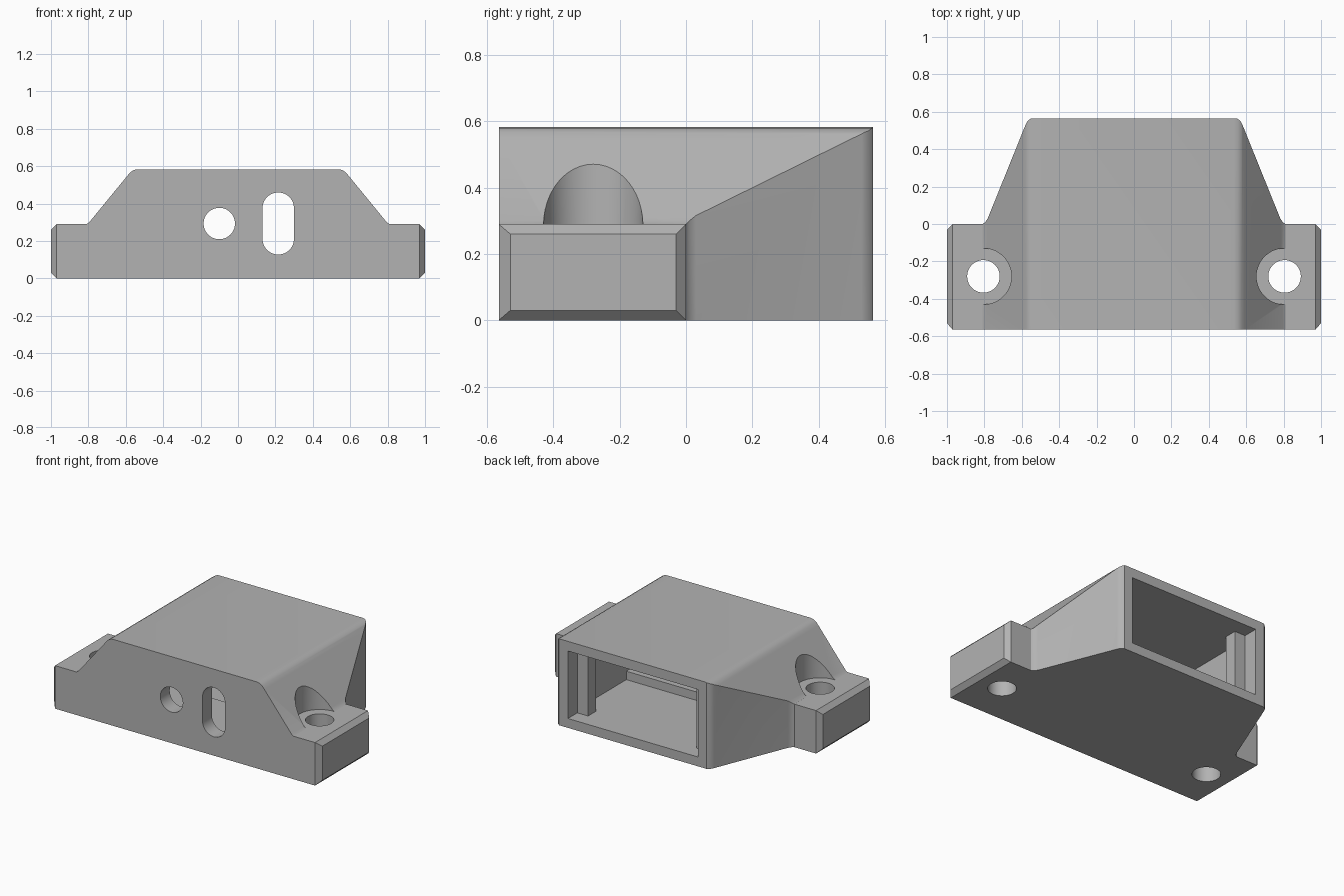
import bpy, bmesh, math
from mathutils import Matrix

if "Cube" in bpy.data.objects:
    bpy.data.objects.remove(bpy.data.objects["Cube"])

grey = bpy.data.materials.new("plain grey")
grey.use_nodes = True
grey.diffuse_color = (0.45, 0.45, 0.45, 1)
grey.node_tree.nodes["Principled BSDF"].inputs["Base Color"].default_value = (0.45, 0.45, 0.45, 1)


def prism(name, points, low, high, along):
    """Extrude a closed outline along y (outline in x, z) or z (outline in x, y)."""
    place = (lambda a, b, t: (a, t, b)) if along == "y" else (lambda a, b, t: (a, b, t))
    bm = bmesh.new()
    face = bm.faces.new([bm.verts.new(place(a, b, low)) for a, b in points])
    top = bmesh.ops.extrude_face_region(bm, geom=[face])["geom"]
    verts = [v for v in top if isinstance(v, bmesh.types.BMVert)]
    step = (0, high - low, 0) if along == "y" else (0, 0, high - low)
    bmesh.ops.translate(bm, verts=verts, vec=step)
    bmesh.ops.recalc_face_normals(bm, faces=bm.faces)
    mesh = bpy.data.meshes.new(name)
    bm.to_mesh(mesh)
    bm.free()
    obj = bpy.data.objects.new(name, mesh)
    bpy.context.collection.objects.link(obj)
    mesh.materials.append(grey)
    return obj


def mirrored(half):
    return half + [(-x, b) for x, b in reversed(half)]


def round_slot(cx, cy, r, half_length=0, n=24):
    """Outline of a circle, or of an upright slot when half_length is set."""
    pts = []
    for end in (0, 1):
        for i in range(n + (1 if half_length else 0)):
            a = math.pi * (end + i / n)
            pts.append((cx + r * math.cos(a),
                        cy + r * math.sin(a) + half_length * (1 - 2 * end)))
    return pts


def combine(obj, tool, operation):
    mod = obj.modifiers.new("cut", "BOOLEAN")
    mod.operation, mod.object, mod.solver = operation, tool, "EXACT"
    bpy.context.view_layer.objects.active = obj
    bpy.ops.object.modifier_apply(modifier=mod.name)
    bpy.data.objects.remove(tool)


# Housing: front outline crossed with plan outline
front = [(0.97, 0), (1, 0.03), (1, 0.26), (0.97, 0.29), (0.81, 0.29), (0.795, 0.3),
         (0.592, 0.548), (0.575, 0.568), (0.555, 0.58), (0.535, 0.583)]
plan = [(0.97, -0.565), (1, -0.53), (1, -0.03), (0.97, 0), (0.81, 0), (0.795, 0.01),
        (0.782, 0.03), (0.58, 0.53), (0.57, 0.55), (0.55, 0.565)]
housing = prism("housing", mirrored(front), -0.565, 0.565, "y")
combine(housing, prism("plan", mirrored(plan), -0.1, 0.8, "z"), "INTERSECT")

# Cavity open at the back, with a rib on each side and a raised floor in front
cavity = [(0.515, -0.1), (0.515, 0.38), (0.405, 0.38), (0.405, 0.465), (0.485, 0.465), (0.485, 0.7)]
combine(housing, prism("cavity", mirrored(cavity), 0.063, 0.518, "z"), "DIFFERENCE")
pocket = [(0.515, -0.465), (0.515, -0.05)]
combine(housing, prism("front_pocket", mirrored(pocket), 0.12, 0.518, "z"), "DIFFERENCE")

# Round hole and slot through the front wall
for outline in (round_slot(-0.1, 0.293, 0.084), round_slot(0.215, 0.293, 0.084, 0.082)):
    combine(housing, prism("front_hole", outline, -0.7, -0.4, "y"), "DIFFERENCE")

# Bolt holes and screw head clearance in the ears
for side in (-1, 1):
    combine(housing, prism("clearance", round_slot(side * 0.805, -0.28, 0.15), 0.29, 0.8, "z"), "DIFFERENCE")
    combine(housing, prism("bolt_hole", round_slot(side * 0.805, -0.28, 0.087), -0.1, 0.8, "z"), "DIFFERENCE")

bpy.ops.object.select_all(action="DESELECT")
housing.select_set(True)
bpy.context.view_layer.objects.active = housing
bpy.ops.object.shade_smooth_by_angle(angle=math.radians(30))
